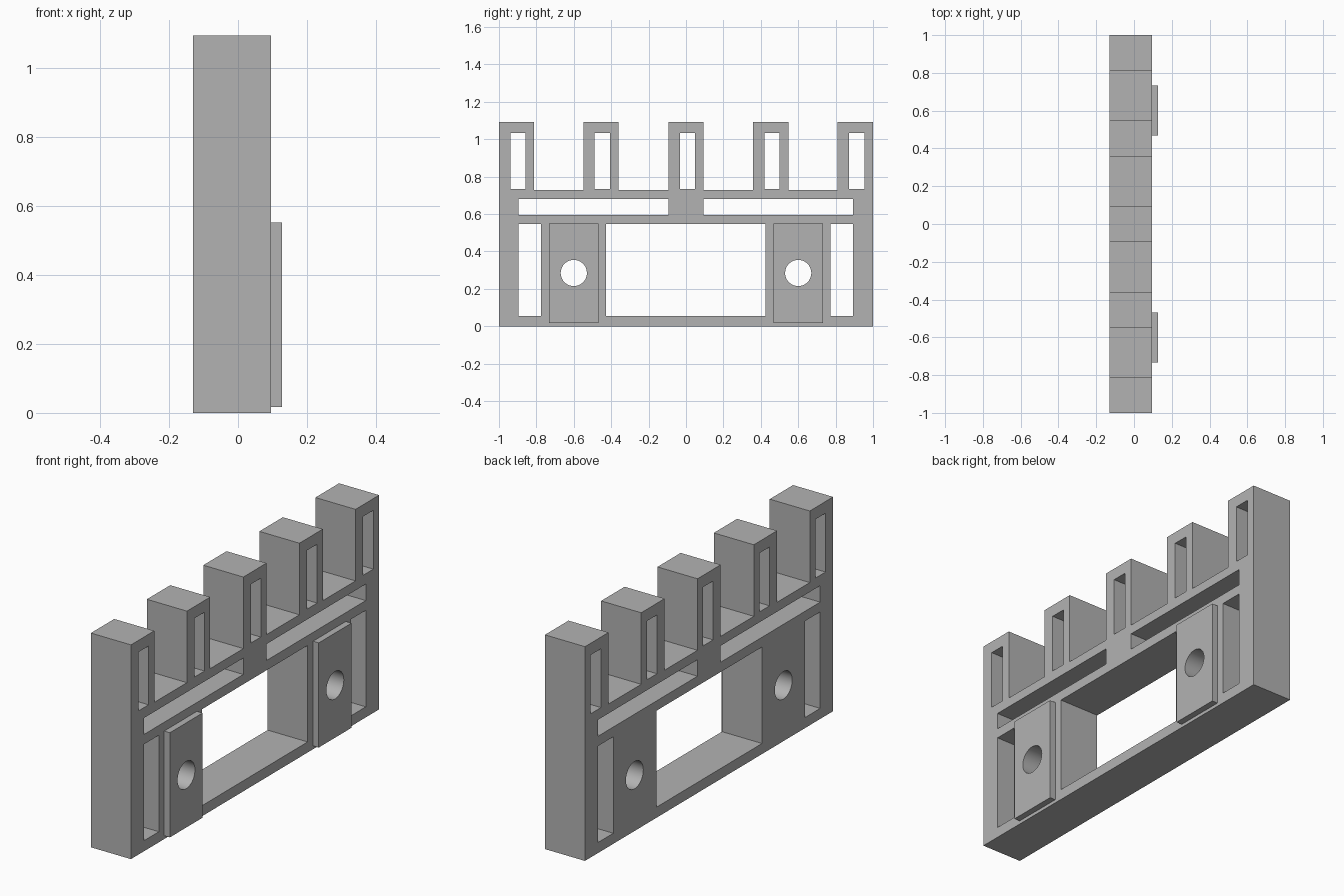
import bpy, bmesh, math
from mathutils import Matrix

if "Cube" in bpy.data.objects:
    bpy.data.objects.remove(bpy.data.objects["Cube"])

grey = bpy.data.materials.new("mid grey")
grey.diffuse_color = (0.45, 0.45, 0.45, 1)
grey.use_nodes = True
grey.node_tree.nodes["Principled BSDF"].inputs["Base Color"].default_value = grey.diffuse_color

# Local (x, y, z) of a flat profile becomes world (y, z, x)
TO_WORLD = Matrix(((0, 0, 1, 0), (1, 0, 0, 0), (0, 1, 0, 0), (0, 0, 0, 1)))


def rect(y0, y1, z0, z1):
    return [(y0, z0), (y1, z0), (y1, z1), (y0, z1)]


def circle(y, z, r, n=48):
    return [(y + r * math.cos(2 * math.pi * i / n),
             z + r * math.sin(2 * math.pi * i / n)) for i in range(n)]


def slab(name, loops, x0, x1):
    """Extrude an outline with holes along x, from x0 to x1."""
    curve = bpy.data.curves.new(name + "_profile", 'CURVE')
    curve.dimensions = '2D'
    curve.fill_mode = 'BOTH'
    curve.extrude = (x1 - x0) / 2
    for pts in loops:
        spline = curve.splines.new('POLY')
        spline.points.add(len(pts) - 1)
        for p, (y, z) in zip(spline.points, pts):
            p.co = (y, z, 0, 1)
        spline.use_cyclic_u = True
    temp = bpy.data.objects.new(name + "_profile", curve)
    bpy.context.collection.objects.link(temp)
    deps = bpy.context.evaluated_depsgraph_get()
    mesh = bpy.data.meshes.new_from_object(temp.evaluated_get(deps))
    bpy.data.objects.remove(temp)

    mesh.transform(Matrix.Translation(((x0 + x1) / 2, 0, 0)) @ TO_WORLD)
    bm = bmesh.new()
    bm.from_mesh(mesh)
    bmesh.ops.remove_doubles(bm, verts=bm.verts, dist=1e-5)
    bmesh.ops.recalc_face_normals(bm, faces=bm.faces)
    bm.to_mesh(mesh)
    bm.free()
    mesh.name = name
    mesh.materials.clear()
    mesh.materials.append(grey)
    obj = bpy.data.objects.new(name, mesh)
    bpy.context.collection.objects.link(obj)
    bpy.ops.object.select_all(action='DESELECT')
    obj.select_set(True)
    bpy.context.view_layer.objects.active = obj
    bpy.ops.object.shade_smooth_by_angle(angle=math.radians(30))
    return obj


TOP, BEAM_TOP = 1.093, 0.728
HOLE_Y, HOLE_Z, HOLE_R = 0.6, 0.285, 0.07
BACK, FACE, PLATE_FACE = -0.13, 0.096, 0.128

# Crenellated outline with five upright posts
posts = [(-1, -0.812), (-0.549, -0.361), (-0.094, 0.093),
         (0.358, 0.547), (0.81, 1)]
outline = [(-1, 0), (1, 0)]
for y0, y1 in reversed(posts):
    bottom = BEAM_TOP
    if y1 < 1:
        outline.append((y1, bottom))
    outline += [(y1, TOP), (y0, TOP)]
    if y0 > -1:
        outline.append((y0, bottom))

# Openings: post slots, beam slots, lower windows and bolt holes
loops = [outline]
loops += [rect(y0 + 0.061, y1 - 0.046, 0.733, 1.033) for y0, y1 in posts]
loops += [rect(-0.896, -0.094, 0.596, 0.68), rect(0.093, 0.893, 0.596, 0.68)]
loops += [rect(-0.896, -0.775, 0.054, 0.546), rect(-0.427, 0.424, 0.054, 0.546),
          rect(0.772, 0.893, 0.054, 0.546)]
loops += [circle(s * HOLE_Y, HOLE_Z, HOLE_R) for s in (-1, 1)]
slab("rack_body", loops, BACK, FACE)

# Raised mounting plates around the bolt holes
for name, s in (("front_mounting_plate", -1), ("back_mounting_plate", 1)):
    y = s * HOLE_Y
    slab(name, [rect(y - 0.132, y + 0.132, 0.017, 0.551),
                circle(y, HOLE_Z, HOLE_R)], FACE, PLATE_FACE)
